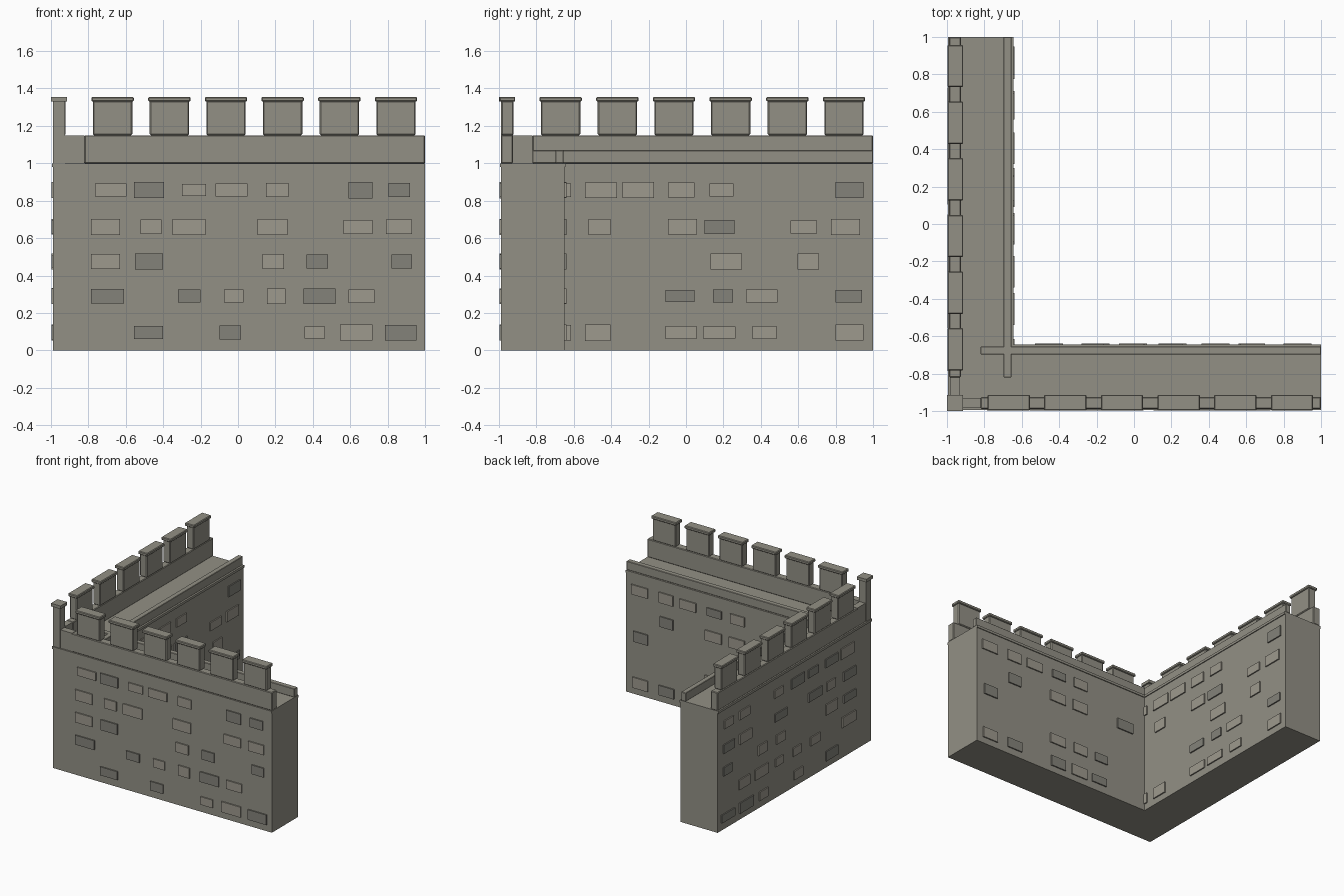
import bpy, bmesh, random

if "Cube" in bpy.data.objects:
    bpy.data.objects.remove(bpy.data.objects["Cube"])

random.seed(4)


def material(name, r, g, b):
    m = bpy.data.materials.new(name)
    m.diffuse_color = (r, g, b, 1)
    m.use_nodes = True
    m.node_tree.nodes["Principled BSDF"].inputs["Base Color"].default_value = m.diffuse_color
    return m


STONE = material("stone", .29, .28, .235)
LIGHT = material("light_stone", .34, .32, .27)
DARK = material("dark_stone", .23, .225, .195)


def finish(name, bm, bevel=0, mats=(STONE,)):
    bmesh.ops.recalc_face_normals(bm, faces=bm.faces)
    me = bpy.data.meshes.new(name)
    bm.to_mesh(me)
    bm.free()
    for m in mats:
        me.materials.append(m)
    ob = bpy.data.objects.new(name, me)
    bpy.context.collection.objects.link(ob)
    if bevel:
        mod = ob.modifiers.new("bevel", 'BEVEL')
        mod.width, mod.segments = bevel, 1
    return ob


def add_box(bm, a, b, z0, z1, swap=False, mat=0):
    # a runs along the wing, b across it; swap gives the side wing
    x, y = (b, a) if swap else (a, b)
    vs = bmesh.ops.create_cube(bm, size=1)["verts"]
    for v in vs:
        v.co = (x[v.co.x > 0], y[v.co.y > 0], z1 if v.co.z > 0 else z0)
    for f in {f for v in vs for f in v.link_faces}:
        f.material_index = mat


def box(name, a, b, z0, z1, swap=False, bevel=0):
    bm = bmesh.new()
    add_box(bm, a, b, z0, z1, swap)
    return finish(name, bm, bevel)


def l_slab(name, out, inn, z0, z1):
    bm = bmesh.new()
    pts = [(out, out), (1, out), (1, inn), (inn, inn), (inn, 1), (out, 1)]
    f = bm.faces.new([bm.verts.new((x, y, z0)) for x, y in pts])
    r = bmesh.ops.extrude_face_region(bm, geom=[f])
    for g in r["geom"]:
        if isinstance(g, bmesh.types.BMVert):
            g.co.z = z1
    return finish(name, bm)


# L-shaped wall and the ledge on top of it
l_slab("wall", -.988, -.65, 0, .98)
l_slab("ledge", -.995, -.643, .98, 1.0)

# battlements of both wings
for swap, wing in ((False, "front"), (True, "side")):
    box(wing + "_parapet", (-.82, 1), (-.988, -.925), 1, 1.15, swap, .005)
    box(wing + "_corner_parapet", (-.983, -.82), (-.983, -.93), 1, 1.15, swap)
    box(wing + "_inner_curb", (-.82, 1), (-.697, -.655), 1, 1.07, swap, .003)
    for i in range(6):
        c = -.67 + i * .303
        box(f"{wing}_merlon_{i}", (c - .105, c + .105), (-.988, -.922), 1.15, 1.335, swap, .006)
        box(f"{wing}_merlon_cap_{i}", (c - .113, c + .113), (-.998, -.913), 1.33, 1.355, swap, .005)

# corner post
box("corner_post", (-.988, -.925), (-.988, -.925), 1, 1.33)
box("corner_cap", (-1, -.913), (-1, -.913), 1.33, 1.355)

# raised bricks: five courses from the bottom up, (start, end) along the wing
COURSES = (.095, .29, .475, .66, .857)
OUTER = (
    ((-.555, -.4), (-.1, .015), (.355, .465), (.545, .72), (.785, .955)),
    ((-.785, -.61), (-.32, -.2), (-.075, .03), (.155, .255), (.35, .52), (.59, .73)),
    ((-.785, -.63), (-.55, -.4), (.13, .245), (.365, .48), (.82, .93)),
    ((-.785, -.63), (-.52, -.41), (-.35, -.175), (.105, .265), (.565, .72), (.79, .93)),
    ((-.765, -.595), (-.555, -.395), (-.3, -.17), (-.12, .05), (.15, .27), (.59, .72), (.805, .92)),
)
INNER_SIDE = (
    ((-.66, -.615), (-.54, -.405), (-.11, .055), (.09, .265), (.355, .485), (.8, .95)),
    ((-.11, .045), (.145, .25), (.32, .49), (.8, .94)),
    ((.13, .3), (.595, .71)),
    ((-.52, -.405), (-.095, .06), (.1, .26), (.56, .7), (.775, .93)),
    ((-.66, -.615), (-.54, -.37), (-.34, -.17), (-.095, .045), (.125, .255), (.8, .95)),
)
INNER_FRONT = (
    ((.8, .94), (.56, .7), (.13, .27), (-.08, .07), (-.27, -.13)),
    ((.13, .28), (-.08, .05), (-.28, -.16)),
    ((.8, .93),),
    ((.57, .69), (.13, .28), (-.08, .06), (-.53, -.38)),
    ((.8, .95), (.57, .7), (.36, .51), (.13, .26), (-.08, .05)),
)


def bricks(name, courses, depth, swap):
    bm = bmesh.new()
    for z, course in zip(COURSES, courses):
        for span in course:
            h = random.uniform(.032, .044)
            add_box(bm, span, depth, z - h, z + h, swap, int(random.random() < .3))
    finish(name, bm, 0, (LIGHT, DARK))


bricks("front_bricks", OUTER, (-.998, -.97), False)
bricks("side_bricks", OUTER, (-.998, -.97), True)
bricks("inner_side_bricks", INNER_SIDE, (-.67, -.64), True)
bricks("inner_front_bricks", INNER_FRONT, (-.67, -.64), False)
